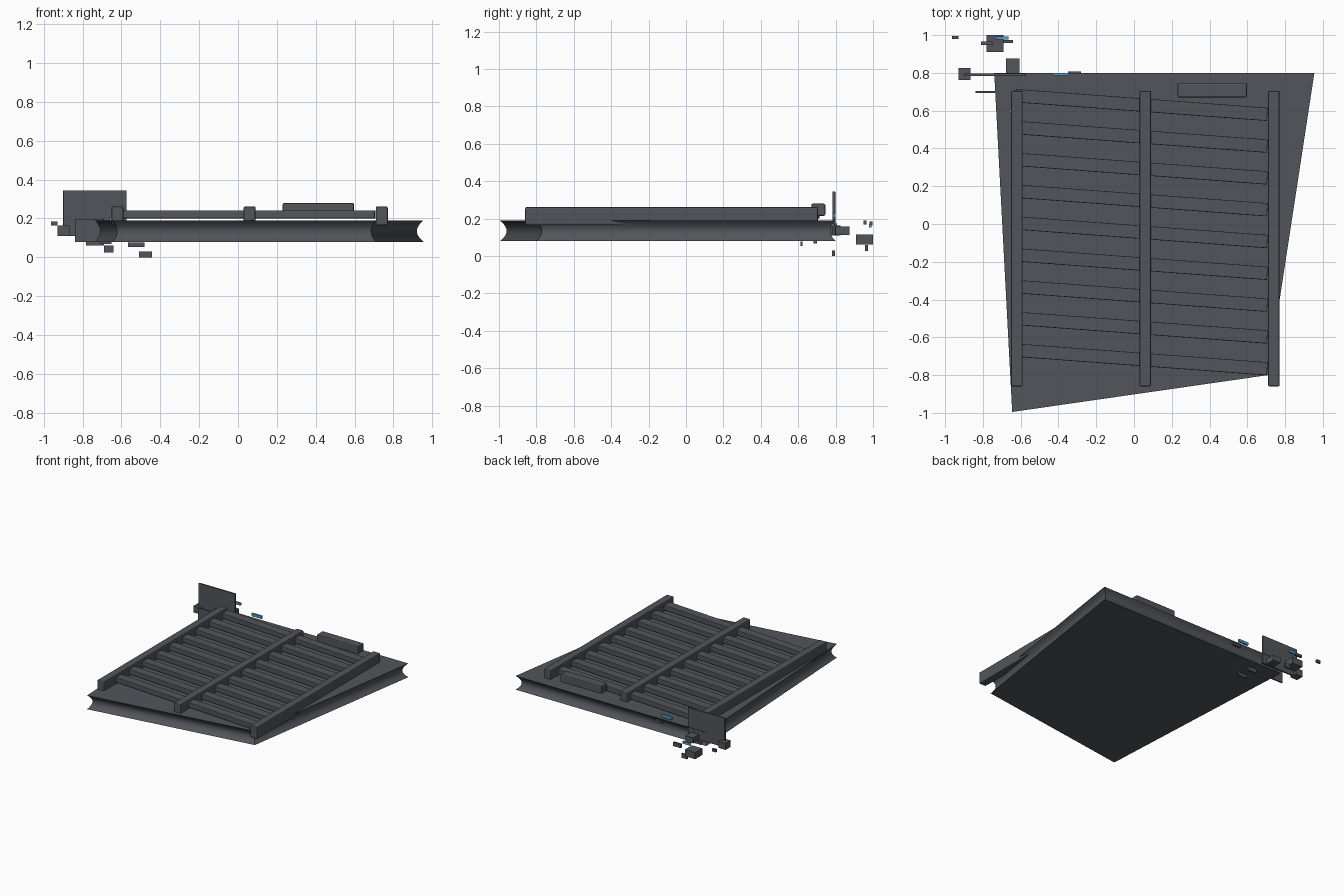
import bpy, bmesh, math

if "Cube" in bpy.data.objects:
    bpy.data.objects.remove(bpy.data.objects["Cube"])


def material(name, color):
    m = bpy.data.materials.new(name)
    m.diffuse_color = color
    m.use_nodes = True
    m.node_tree.nodes["Principled BSDF"].inputs["Base Color"].default_value = m.diffuse_color
    return m


DARK = material("dark_grey", (0.085, 0.09, 0.105, 1))
BLUE = material("blue", (0.08, 0.33, 0.58, 1))


def finish(name, bm, mat, bevel=0.0):
    bmesh.ops.recalc_face_normals(bm, faces=bm.faces)
    me = bpy.data.meshes.new(name)
    bm.to_mesh(me)
    bm.free()
    me.materials.append(mat)
    ob = bpy.data.objects.new(name, me)
    bpy.context.collection.objects.link(ob)
    if bevel:
        mod = ob.modifiers.new("bevel", 'BEVEL')
        mod.width = bevel
        mod.segments = 2
    return ob


def box(name, x, y, z, mat=DARK, bevel=0.0, turn=0.0):
    """Box from (min, max) ranges, optionally turned about z."""
    bm = bmesh.new()
    bmesh.ops.create_cube(bm, size=1)
    for v in bm.verts:
        v.co.x *= x[1] - x[0]
        v.co.y *= y[1] - y[0]
        v.co.z *= z[1] - z[0]
    ob = finish(name, bm, mat, bevel)
    ob.location = [(r[0] + r[1]) / 2 for r in (x, y, z)]
    ob.rotation_euler.z = turn
    return ob


# Base slab: four-sided plan with hollowed edges
plan = [(-0.74, 0.80), (-0.645, -0.995), (0.71, -0.80), (0.955, 0.80)]
bm = bmesh.new()
rings = []
LAYERS = 10
for i in range(LAYERS + 1):
    t = i / LAYERS
    s = 1 - 0.036 * (1 - (2 * t - 1) ** 2)
    rings.append([bm.verts.new((x * s, y * s, 0.08 + 0.11 * t)) for x, y in plan])
for a, b in zip(rings, rings[1:]):
    for k in range(4):
        n = (k + 1) % 4
        bm.faces.new((a[k], a[n], b[n], b[k]))
bm.faces.new(rings[0])
bm.faces.new(rings[-1])
slab = finish("base_slab", bm, DARK)
bpy.context.view_layer.objects.active = slab
slab.select_set(True)
bpy.ops.object.shade_smooth_by_angle(angle=math.radians(30))
slab.select_set(False)

# Long rails
for i, x in enumerate((-0.62, 0.06, 0.74)):
    box(f"rail_{i}", (x - 0.031, x + 0.031), (-0.86, 0.705), (0.165, 0.262), bevel=0.008)

# Slanted slats
SLOPE = -math.atan(0.074)
for i in range(9):
    y = 0.63 - i * 0.1684
    box(f"slat_{i}", (-0.63, 0.708), (y - 0.035, y + 0.035), (0.20, 0.241),
        bevel=0.004, turn=SLOPE)

# Handle block on the back edge
box("handle", (0.23, 0.597), (0.67, 0.745), (0.215, 0.28), bevel=0.008)

# Upright panel and side plate
box("upright_panel", (-0.90, -0.573), (0.783, 0.798), (0.11, 0.345), bevel=0.003)
box("side_plate", (-0.84, -0.69), (0.694, 0.704), (0.08, 0.197))

# Blocks around the panel
box("corner_block", (-0.93, -0.866), (0.763, 0.827), (0.11, 0.163))
box("panel_block", (-0.677, -0.607), (0.80, 0.875), (0.113, 0.157))
box("rear_block", (-0.782, -0.69), (0.91, 1.0), (0.062, 0.115))

# Small loose pieces
for i, r in enumerate((
        ((-0.69, -0.64), (0.957, 0.973), (0.026, 0.06)),
        ((-0.81, -0.75), (0.948, 0.965), (0.17, 0.19)),
        ((-0.963, -0.928), (0.98, 0.996), (0.163, 0.185)),
        ((-0.567, -0.482), (0.612, 0.622), (0.054, 0.077)),
        ((-0.51, -0.443), (0.78, 0.797), (0.0, 0.03)),
        ((-0.35, -0.28), (0.793, 0.808), (0.155, 0.175)),
        ((-0.71, -0.65), (0.683, 0.70), (0.068, 0.09)))):
    box(f"chip_{i}", *r)

# Blue pieces
box("blue_tab", (-0.43, -0.342), (0.785, 0.80), (0.206, 0.228), BLUE)
box("blue_rear_tab", (-0.73, -0.665), (0.978, 0.992), (0.153, 0.172), BLUE)
box("blue_dot", (-0.662, -0.65), (0.59, 0.605), (0.19, 0.206), BLUE)
